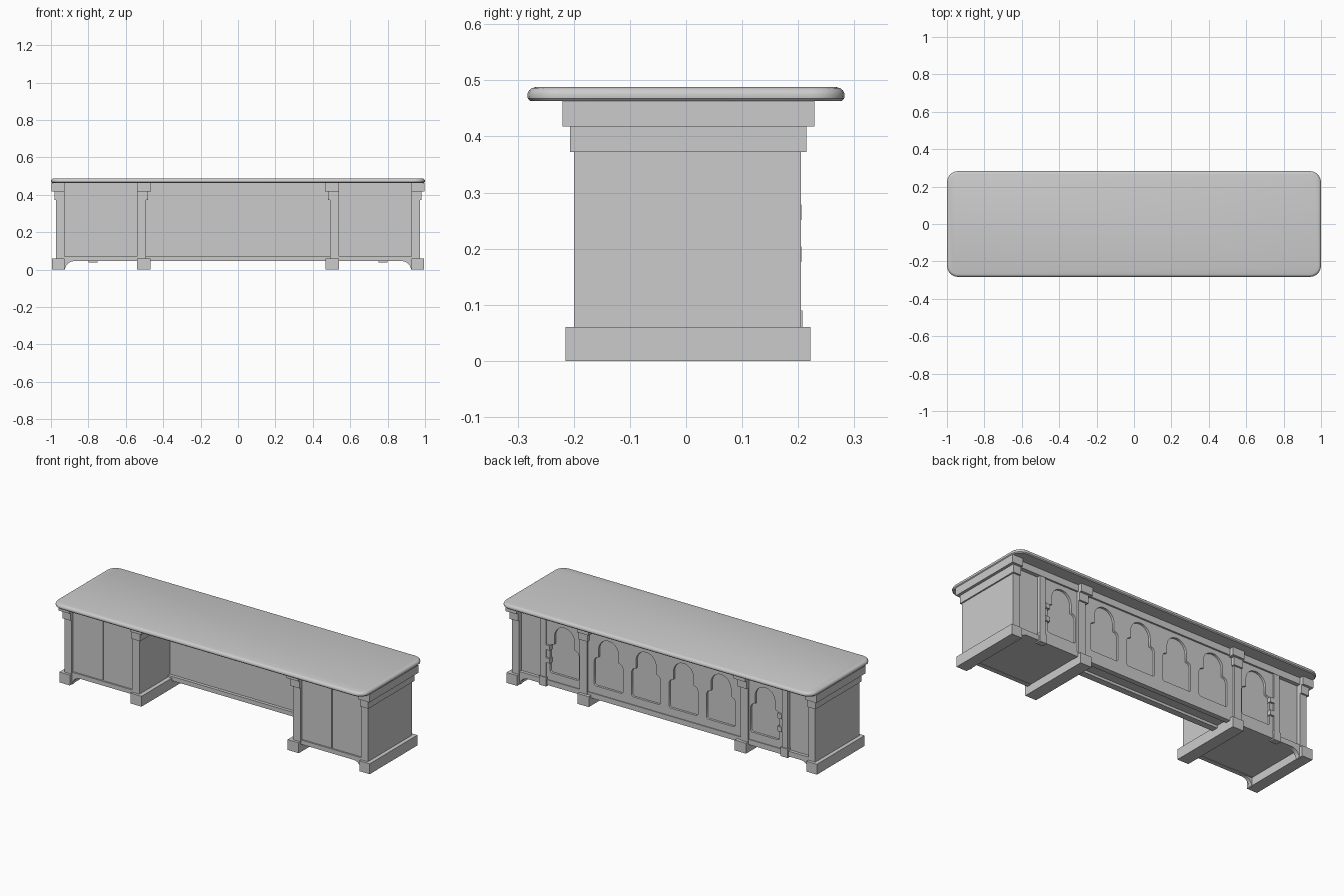
import bpy, bmesh
from math import pi, sin, cos

if "Cube" in bpy.data.objects:
    bpy.data.objects.remove(bpy.data.objects["Cube"])


def finish(name, bm):
    bmesh.ops.recalc_face_normals(bm, faces=bm.faces)
    me = bpy.data.meshes.new(name)
    bm.to_mesh(me)
    bm.free()
    ob = bpy.data.objects.new(name, me)
    bpy.context.collection.objects.link(ob)
    return ob


def box(name, x, y, z, both=False):
    """Box from (min, max) ranges; both=True also builds the x-mirrored copy."""
    for s in ((1, -1) if both else (1,)):
        bm = bmesh.new()
        bmesh.ops.create_cube(bm, size=1)
        for v in bm.verts:
            v.co = (s * x[v.co.x > 0], y[v.co.y > 0], z[v.co.z > 0])
        finish(name + ("_left" if s < 0 else "_right" if both else ""), bm)


def plate(name, outlines, y0, y1):
    """Flat plate in the xz plane; outlines after the first are holes."""
    cu = bpy.data.curves.new(name, 'CURVE')
    cu.dimensions = '2D'
    cu.fill_mode = 'BOTH'
    cu.extrude = (y1 - y0) / 2
    for pts in outlines:
        sp = cu.splines.new('POLY')
        sp.points.add(len(pts) - 1)
        for p, (x, z) in zip(sp.points, pts):
            p.co = (x, z, 0, 1)
        sp.use_cyclic_u = True
    ob = bpy.data.objects.new(name, cu)
    bpy.context.collection.objects.link(ob)
    ob.rotation_euler.x = pi / 2
    ob.location.y = (y0 + y1) / 2
    bpy.ops.object.select_all(action='DESELECT')
    ob.select_set(True)
    bpy.context.view_layer.objects.active = ob
    bpy.ops.object.convert(target='MESH')


def rect(x0, x1, z0, z1):
    return [(x0, z0), (x1, z0), (x1, z1), (x0, z1)]


def arch(cx):
    """Shouldered round arch outline."""
    w, r = 0.092, 0.064
    half = [(w - 0.008, 0.12), (w, 0.128), (w, 0.265), (w - 0.006, 0.28),
            (w - 0.018, 0.287), (r, 0.29)]
    half += [(r * cos(i * pi / 16), 0.336 + r * sin(i * pi / 16)) for i in range(8)]
    return ([(cx + x, z) for x, z in half] + [(cx, 0.40)]
            + [(cx - x, z) for x, z in reversed(half)])


# Table top: rounded rectangle rings lofted over a soft edge profile
bm = bmesh.new()
rings = []
for z, inset in ((0.463, 0.006), (0.468, 0.001), (0.475, 0), (0.482, 0.003), (0.486, 0.008), (0.488, 0.015)):
    ring = []
    for k, (sx, sy) in enumerate(((1, 1), (-1, 1), (-1, -1), (1, -1))):
        for i in range(6):
            a = k * pi / 2 + i * pi / 10
            r = 0.06 - inset
            ring.append(bm.verts.new((sx * 0.94 + r * cos(a), sy * 0.223 + r * sin(a), z)))
    rings.append(ring)
for a, b in zip(rings, rings[1:]):
    for i in range(len(a)):
        j = (i + 1) % len(a)
        bm.faces.new((a[i], a[j], b[j], b[i]))
bm.faces.new(rings[0])
bm.faces.new(rings[-1])
top = finish("table_top", bm)
bpy.context.view_layer.objects.active = top
top.select_set(True)
bpy.ops.object.shade_smooth_by_angle(angle=0.6)

# Pedestal sides: wall, runner, frieze and cornice, outer then inner
for part, y, z, outer, inner in (
        ("wall", (-0.2, 0.205), (0.05, 0.463), 0.972, 0.492),
        ("runner", (-0.215, 0.222), (0, 0.06), 0.995, 0.468),
        ("frieze", (-0.207, 0.215), (0.372, 0.418), 0.98, 0.482),
        ("cornice", (-0.22, 0.229), (0.418, 0.463), 0.996, 0.465)):
    box("outer_" + part, (0.928, outer), y, z, True)
    box("inner_" + part, (inner, 0.54), y, z, True)

# Pedestal fronts: paired doors, backing, floor, lower rail
box("front_backing", (0.53, 0.94), (-0.18, -0.17), (0.05, 0.463), True)
box("inner_door", (0.54, 0.732), (-0.187, -0.178), (0.07, 0.463), True)
box("outer_door", (0.736, 0.93), (-0.187, -0.178), (0.07, 0.463), True)
box("pedestal_floor", (0.53, 0.94), (-0.185, 0.185), (0.047, 0.06), True)
box("front_rail", (0.535, 0.935), (-0.196, -0.17), (0.045, 0.07), True)

# Curved corner brackets under the rails, front and back
for s, side in ((1, "right"), (-1, "left")):
    curve = [(0.87 + 0.055 * cos(i * pi / 16), 0.046 * sin(i * pi / 16)) for i in range(9)]
    pts = [(s * x, z) for x, z in curve + [(0.87, 0.06), (0.935, 0.06), (0.935, 0)]]
    plate("front_bracket_" + side, [pts], -0.196, -0.175)
    plate("back_bracket_" + side, [pts], 0.175, 0.2)

# Knee space panel and its rail
box("knee_panel", (-0.5, 0.5), (0.08, 0.182), (0.06, 0.463))
box("knee_rail", (-0.5, 0.5), (0.062, 0.1), (0.045, 0.07))

# Back: backing, rail, top band, and arch-pierced frames
box("back_backing", (-0.94, 0.94), (0.17, 0.182), (0.05, 0.463))
box("back_rail", (-0.935, 0.935), (0.17, 0.2), (0.045, 0.075))
box("back_top_band", (-0.935, 0.935), (0.17, 0.205), (0.425, 0.463))
plate("back_centre_frame", [rect(-0.495, 0.495, 0.07, 0.43)]
      + [arch(x) for x in (-0.36, -0.12, 0.12, 0.36)], 0.18, 0.195)
for s, side in ((1, "right"), (-1, "left")):
    plate("back_arch_frame_" + side,
          [rect(*sorted((s * 0.535, s * 0.77)), 0.07, 0.43), arch(s * 0.643)], 0.18, 0.195)

# Back pilasters with foot and two hinge blocks each
box("pilaster", (0.757, 0.793), (0.175, 0.203), (0.05, 0.43), True)
box("pilaster_foot", (0.752, 0.798), (0.175, 0.208), (0.038, 0.09), True)
for z in (0.19, 0.265):
    box("hinge_block", (0.73, 0.757), (0.18, 0.206), (z - 0.014, z + 0.014), True)
